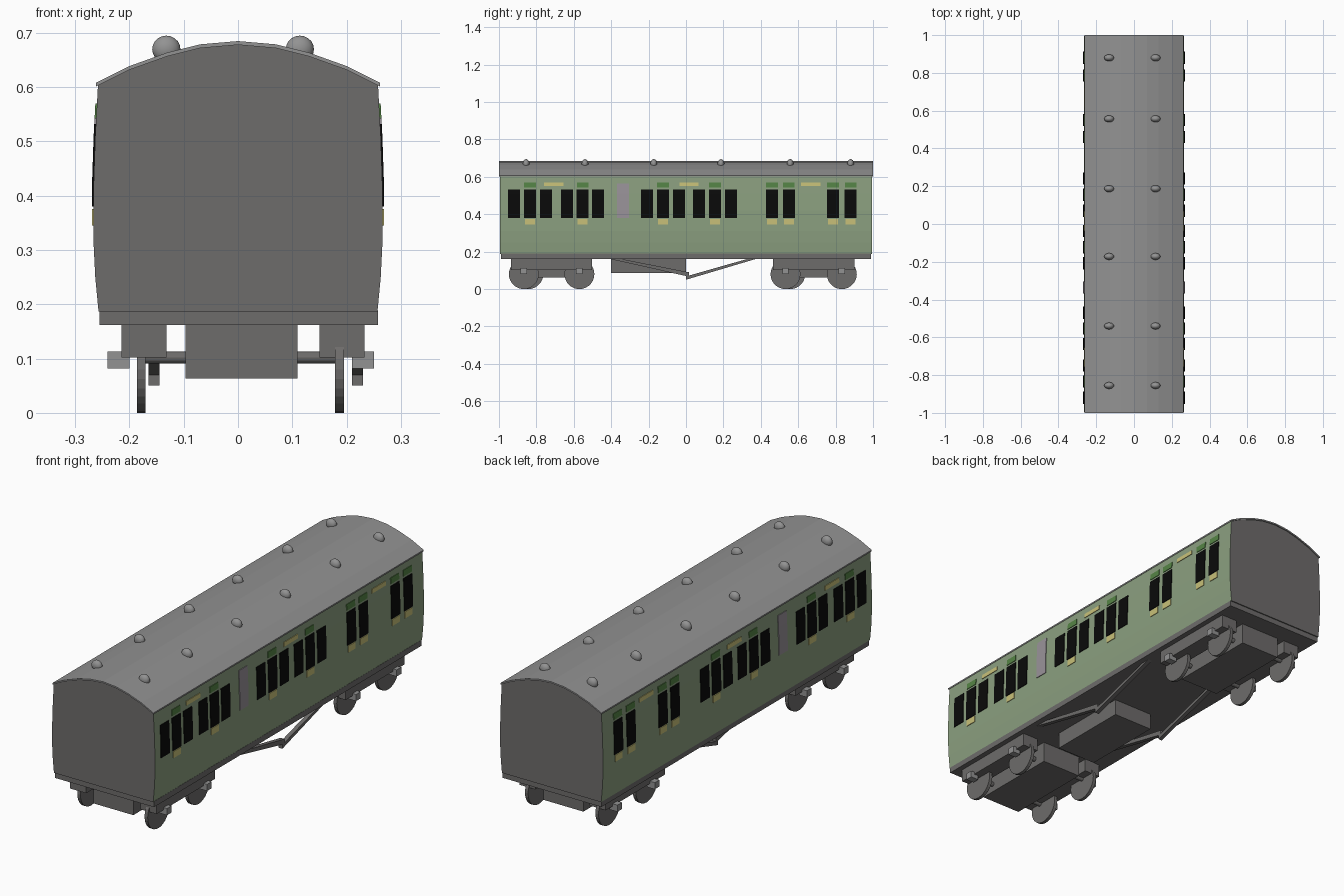
import bpy, bmesh, math
from mathutils import Matrix

if "Cube" in bpy.data.objects:
    bpy.data.objects.remove(bpy.data.objects["Cube"])


def mat(name, r, g, b):
    m = bpy.data.materials.new(name)
    m.diffuse_color = (r, g, b, 1)
    m.use_nodes = True
    m.node_tree.nodes["Principled BSDF"].inputs["Base Color"].default_value = m.diffuse_color
    return m


GREEN = mat("carriage green", .26, .35, .215)
GREY = mat("underframe grey", .155, .15, .147)
ROOF = mat("roof grey", .29, .29, .29)
BLACK = mat("window black", .003, .003, .003)
DARK_GREEN = mat("vent green", .09, .23, .06)
YELLOW = mat("pale yellow", .58, .53, .19)
MAUVE = mat("frosted grey", .32, .29, .32)


def finish(name, bm, *mats):
    bmesh.ops.recalc_face_normals(bm, faces=bm.faces[:])
    me = bpy.data.meshes.new(name)
    bm.to_mesh(me)
    bm.free()
    for m in mats:
        me.materials.append(m)
    ob = bpy.data.objects.new(name, me)
    bpy.context.collection.objects.link(ob)
    return ob


def prism(bm, pts, axis, a, b):
    """Extrude a 2D outline along x (pts are y,z) or y (pts are x,z)."""
    place = (lambda p, t: (t, p[0], p[1])) if axis == 'x' else (lambda p, t: (p[0], t, p[1]))
    f = bm.faces.new([bm.verts.new(place(p, a)) for p in pts])
    new = bmesh.ops.extrude_face_region(bm, geom=[f])['geom']
    d = (b - a, 0, 0) if axis == 'x' else (0, b - a, 0)
    bmesh.ops.translate(bm, vec=d, verts=[v for v in new if isinstance(v, bmesh.types.BMVert)])


def box(bm, x0, x1, y0, y1, z0, z1):
    prism(bm, [(x0, z0), (x1, z0), (x1, z1), (x0, z1)], 'y', y0, y1)


def cyl_x(bm, r, x0, x1, y, z, n):
    pts = [(y + r * math.cos(math.tau * i / n), z + r * math.sin(math.tau * i / n)) for i in range(n)]
    prism(bm, pts, 'x', x0, x1)


# Body shell: bowed sides, grey ends
SIDE = [(.257, .187), (.263, .25), (.266, .31), (.266, .42), (.263, .51), (.258, .604)]
ARC = [(.2, .634), (.13, .659), (.07, .674), (0, .68)]
half = SIDE + ARC
outline = half + [(-x, z) for x, z in half[-2::-1]]
bm = bmesh.new()
prism(bm, outline, 'y', -.995, .995)
bmesh.ops.recalc_face_normals(bm, faces=bm.faces[:])
for f in bm.faces:
    if abs(f.normal.y) > .9 or f.normal.z < -.9:
        f.material_index = 1
finish("carriage_body", bm, GREEN, GREY)

# Roof: thin curved shell
edge = [(.262, .603)] + ARC + [(-x, z) for x, z in ARC[-2::-1]] + [(-.262, .603)]
bm = bmesh.new()
prism(bm, [(x, z + .005) for x, z in edge] + [(x, z - .002) for x, z in edge[::-1]], 'y', -1, 1)
finish("roof", bm, ROOF)

# Roof ventilators
bm = bmesh.new()
for x in (-.132, .114):
    for y in (-.855, -.54, -.172, .187, .557, .88):
        bmesh.ops.create_uvsphere(bm, u_segments=16, v_segments=10, radius=1,
                                  matrix=Matrix.Translation((x, y, .67)) @ Matrix.Diagonal((.026, .018, .025, 1)))
for f in bm.faces:
    f.smooth = True
finish("roof_ventilators", bm, ROOF)


# Side plates that follow the bowed side
def side_x(z):
    for (xa, za), (xb, zb) in zip(SIDE, SIDE[1:]):
        if za <= z <= zb:
            return xa + (xb - xa) * (z - za) / (zb - za)


def plates(name, material, centres, width, z0, z1):
    zs = [z0] + [z for _, z in SIDE if z0 < z < z1] + [z1]
    bm = bmesh.new()
    for s in (-1, 1):
        pts = [(s * (side_x(z) + .003), z) for z in zs] + [(s * (side_x(z) - .003), z) for z in zs[::-1]]
        for y in centres:
            prism(bm, pts, 'y', y - width / 2, y + width / 2)
    finish(name, bm, material)


WINDOWS = [-.92, -.834, -.749, -.636, -.553, -.47, -.208, -.123, -.037,
           .07, .155, .24, .46, .55, .786, .88]
DOORS = [-.834, -.553, -.123, .155, .46, .55, .786, .88]
plates("windows", BLACK, WINDOWS, .064, .38, .532)
plates("frosted_window", MAUVE, [-.337], .064, .38, .565)
plates("door_vents", DARK_GREEN, DOORS, .062, .542, .57)
plates("door_panels", YELLOW, DOORS, .054, .345, .376)
plates("roof_boards", YELLOW, [-.706, .016, .668], .104, .55, .57)

# Floor frame and equipment box
bm = bmesh.new()
box(bm, -.255, .258, -.99, .99, .162, .189)
finish("floor_frame", bm, GREY)
bm = bmesh.new()
box(bm, -.097, .11, -.4, 0, .085, .165)
finish("equipment_box", bm, GREY)

# Truss rods
bm = bmesh.new()
for x in (-.155, .22):
    prism(bm, [(-.43, .166), (0, .07), (0, .05), (.39, .166), (.345, .166),
               (.015, .072), (.015, .09), (-.37, .166)], 'x', x - .01, x + .01)
finish("truss_rods", bm, GREY)

# Bogies: frame rails, centre block, wheels, axles, axle boxes
for name, right, left in (("front", (-.867, -.57), (-.843, -.57)),
                          ("rear", (.532, .833), (.557, .833))):
    a, b = right
    bm = bmesh.new()
    box(bm, -.215, -.132, a - .068, b + .068, .102, .163)
    box(bm, .15, .233, a - .068, b + .068, .102, .163)
    box(bm, -.097, .11, a - .065, b + .065, .063, .163)
    finish(name + "_bogie_frame", bm, GREY)
    bm = bmesh.new()
    for ys, x in ((left, -.178), (right, .187)):
        for y in ys:
            cyl_x(bm, .08, x - .008, x + .008, y, .08, 28)
    finish(name + "_wheels", bm, GREY)
    bm = bmesh.new()
    for y in right:
        cyl_x(bm, .011, -.178, .187, y, .102, 12)
    finish(name + "_axles", bm, GREY)
    bm = bmesh.new()
    for ys, x0, x1 in ((left, -.24, -.2), (right, .21, .251)):
        for y in ys:
            box(bm, x0, x1, y - .017, y + .017, .082, .113)
    finish(name + "_axle_boxes", bm, ROOF)
